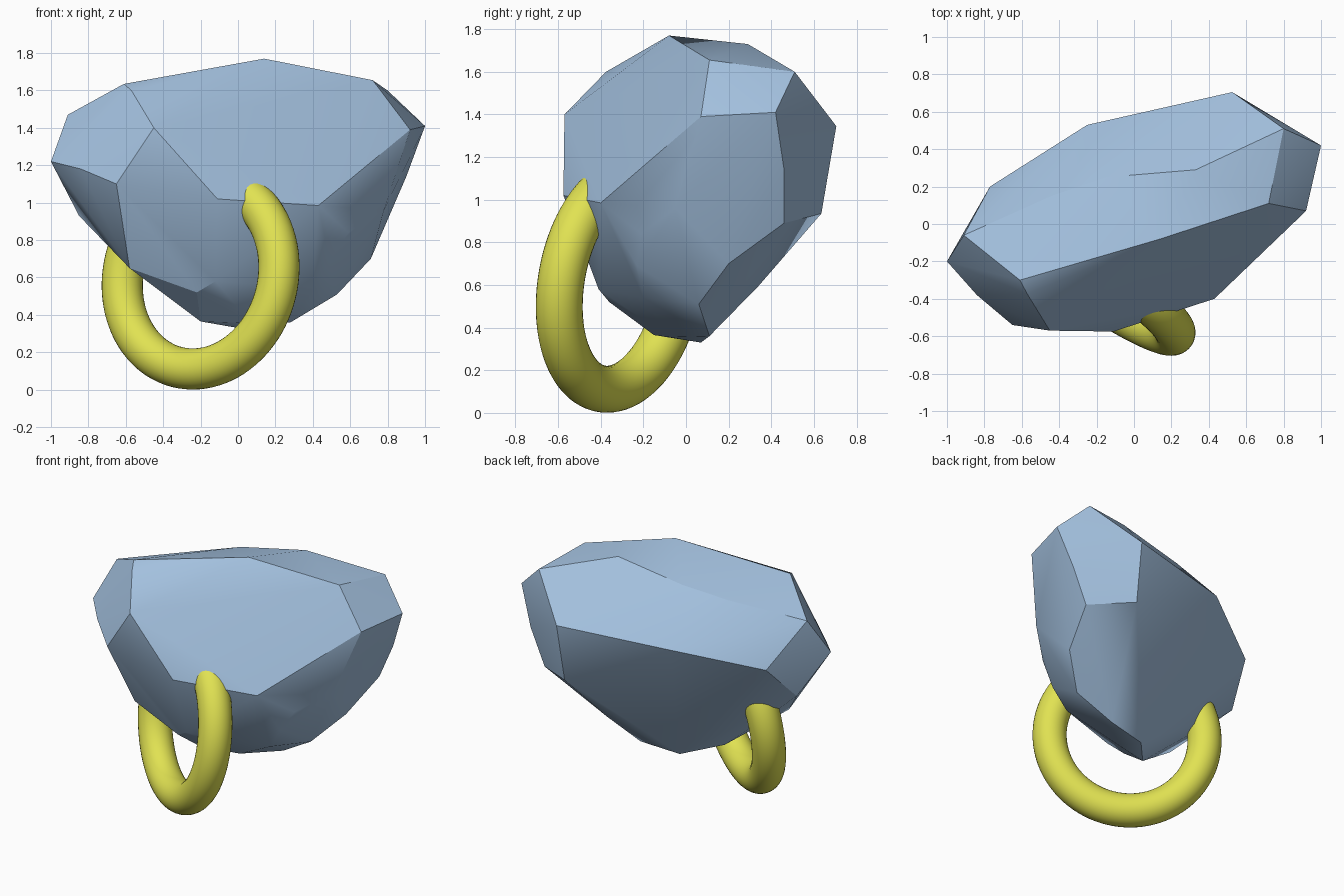
import bpy
import bmesh
from math import radians
from mathutils import Vector

default_cube = bpy.data.objects.get("Cube")
if default_cube:
    bpy.data.objects.remove(default_cube, do_unlink=True)


def make_material(name, colour):
    material = bpy.data.materials.new(name)
    material.use_nodes = True
    material.diffuse_color = colour
    shader = next(n for n in material.node_tree.nodes if n.type == "BSDF_PRINCIPLED")
    shader.inputs["Base Color"].default_value = colour
    return material


def smooth_by_angle(obj, degrees):
    bpy.ops.object.select_all(action="DESELECT")
    obj.select_set(True)
    bpy.context.view_layer.objects.active = obj
    bpy.ops.object.shade_smooth_by_angle(angle=radians(degrees))


stone_blue = make_material("stone blue", (0.37, 0.535, 0.74, 1))
ring_yellow = make_material("ring yellow", (0.75, 0.76, 0.085, 1))

# Corner points of the chipped stone, grouped by the region they shape
stone_corners = {
    "crown": [(-.61, -.3, 1.635), (-.57, -.375, 1.6), (.14, -.08, 1.77), (.72, .11, 1.655),
              (.8, .51, 1.6), (.33, .29, 1.73), (-.15, .25, 1.64), (-.44, .15, 1.57)],
    "left_end": [(1, .42, 1.41), (.92, .07, 1.39), (.9, .46, 1.14),
                 (.79, .46, .89), (.78, -.05, .96), (.71, .2, .7)],
    "right_end": [(-.91, -.06, 1.47), (-1, -.2, 1.22), (-.84, -.38, 1.18),
                  (-.85, -.03, .93), (-.65, -.54, 1.1)],
    "back": [(.525, .705, 1.345), (.51, .635, .935), (-.25, .53, 1.31),
             (-.77, .2, 1.18), (.38, .34, .595)],
    "front_ridge": [(-.45, -.57, 1.4), (-.11, -.575, 1.02), (-.46, -.42, .78),
                    (.43, -.4, .985)],
    "underside": [(.59, -.21, .84), (.49, -.23, .69), (.4, -.2, .54), (.53, .06, .51),
                  (0, .07, .33), (.28, .11, .36), (.07, -.08, .355), (-.2, -.15, .365),
                  (-.58, -.33, .65), (-.12, -.41, .58), (-.22, -.36, .52)],
}

# Stone: wrap the corners in a convex shell
bm = bmesh.new()
for corners in stone_corners.values():
    for corner in corners:
        bm.verts.new(corner)
hull = bmesh.ops.convex_hull(bm, input=bm.verts)
unused = [item for item in hull["geom_interior"] if isinstance(item, bmesh.types.BMVert)]
bmesh.ops.delete(bm, geom=unused, context="VERTS")
bmesh.ops.recalc_face_normals(bm, faces=bm.faces)
mesh = bpy.data.meshes.new("stone")
bm.to_mesh(mesh)
bm.free()
stone = bpy.data.objects.new("stone", mesh)
bpy.context.collection.objects.link(stone)
mesh.materials.append(stone_blue)
smooth_by_angle(stone, 26)
weighted = stone.modifiers.new("facet normals", "WEIGHTED_NORMAL")
weighted.keep_sharp = True

# Ring: a tilted torus threaded through the lower front of the stone
ring_axis = Vector((.55, .82, -.15))
bpy.ops.mesh.primitive_torus_add(
    major_radius=.502, minor_radius=.11, major_segments=96, minor_segments=32,
    location=(-.2, -.308, .607), rotation=ring_axis.to_track_quat("Z", "Y").to_euler())
ring = bpy.context.object
ring.name = "ring"
ring.data.materials.append(ring_yellow)
smooth_by_angle(ring, 40)
